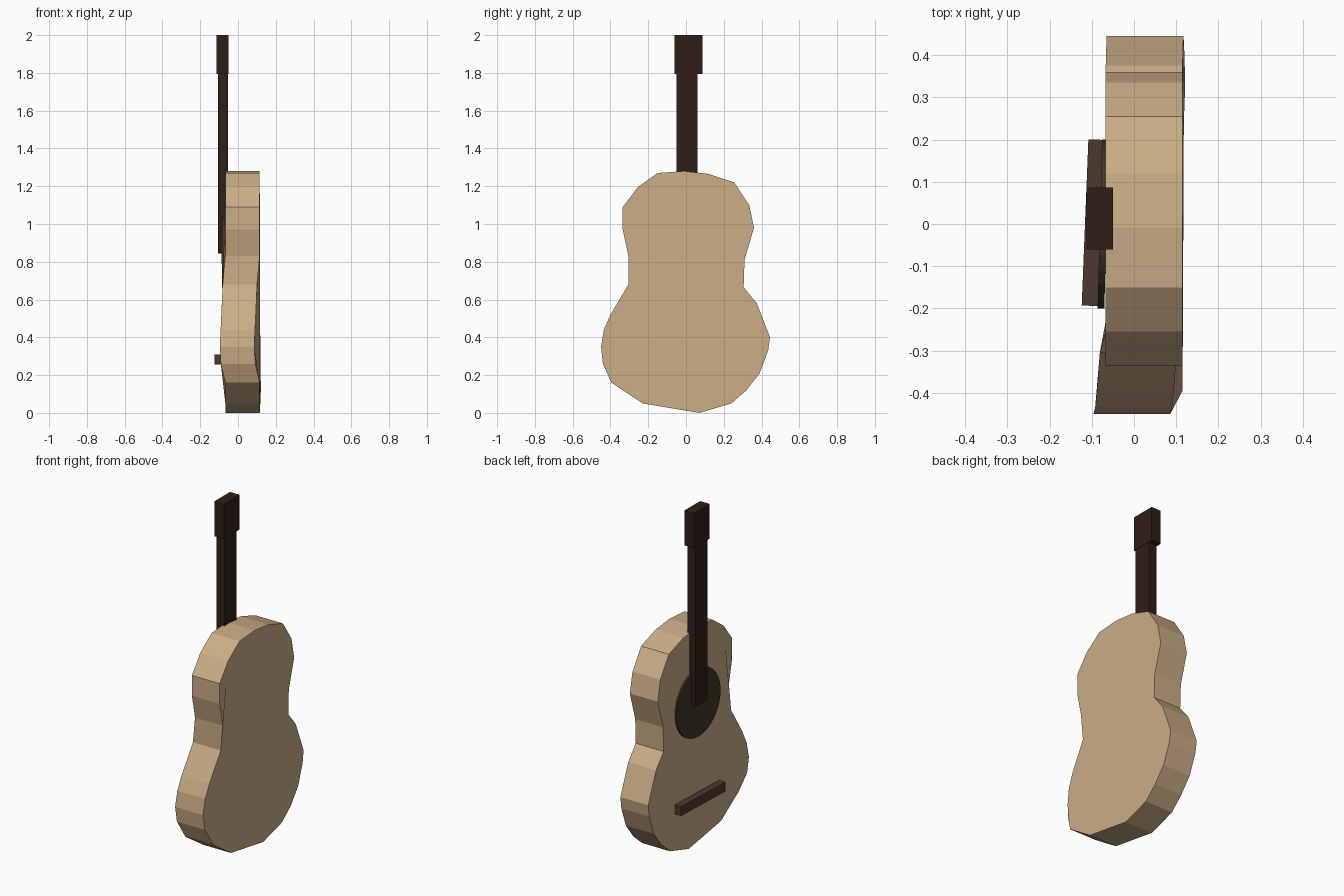
import bpy, bmesh, math

if "Cube" in bpy.data.objects:
    bpy.data.objects.remove(bpy.data.objects["Cube"])


def material(name, rgb):
    m = bpy.data.materials.new(name)
    m.diffuse_color = (*rgb, 1)
    m.use_nodes = True
    m.node_tree.nodes["Principled BSDF"].inputs["Base Color"].default_value = m.diffuse_color
    return m


WOOD = material("pale_wood", (0.60, 0.42, 0.24))
DARK = material("dark_wood", (0.028, 0.013, 0.009))
BRIDGE = material("bridge_wood", (0.075, 0.040, 0.030))
HOLE = material("hole_dark", (0.05, 0.04, 0.018))


def box(name, lo, hi, mat, turn=0):
    bpy.ops.mesh.primitive_cube_add(size=1, location=[(a + b) / 2 for a, b in zip(lo, hi)])
    ob = bpy.context.object
    ob.name = name
    ob.scale = [b - a for a, b in zip(lo, hi)]
    ob.rotation_euler.z = turn
    ob.data.materials.append(mat)
    return ob


# Body outline: (y, z, slight warp in x)
outline = [
    (0.07, 0.0, 0), (0.24, 0.05, 0.003), (0.32, 0.12, 0.006), (0.39, 0.21, 0.005),
    (0.435, 0.33, 0.003), (0.445, 0.40, 0.002), (0.375, 0.58, 0), (0.305, 0.665, 0),
    (0.31, 0.81, 0), (0.36, 0.98, 0), (0.335, 1.10, 0), (0.255, 1.22, 0),
    (0.12, 1.265, 0), (-0.01, 1.28, 0), (-0.15, 1.27, 0), (-0.255, 1.195, 0),
    (-0.335, 1.09, 0), (-0.335, 0.97, 0), (-0.305, 0.83, 0), (-0.305, 0.68, -0.014),
    (-0.40, 0.52, -0.021), (-0.435, 0.44, -0.025), (-0.45, 0.35, -0.029),
    (-0.44, 0.26, -0.024), (-0.395, 0.16, 0), (-0.23, 0.05, 0),
]

# Body: outline face extruded through its depth
bm = bmesh.new()
face = bm.faces.new([bm.verts.new((-0.067 + w, y, z)) for y, z, w in outline])
ext = bmesh.ops.extrude_face_region(bm, geom=[face], use_keep_orig=True)
bmesh.ops.translate(bm, vec=(0.182, 0, 0),
                    verts=[g for g in ext["geom"] if isinstance(g, bmesh.types.BMVert)])
bmesh.ops.recalc_face_normals(bm, faces=bm.faces)
mesh = bpy.data.meshes.new("body")
bm.to_mesh(mesh)
bm.free()
mesh.materials.append(WOOD)
bpy.context.collection.objects.link(bpy.data.objects.new("body", mesh))

# Sound hole disc, following the tilt of the soundboard
TILT = -math.radians(1.5)
bpy.ops.mesh.primitive_cylinder_add(vertices=32, radius=0.2, depth=0.016,
                                    location=(-0.073, 0, 0.84),
                                    rotation=(0, math.pi / 2, TILT))
hole = bpy.context.object
hole.name = "sound_hole"
hole.data.materials.append(HOLE)

# Neck, headstock and bridge
box("neck", (-0.105, -0.05, 0.845), (-0.052, 0.062, 1.80), DARK)
box("headstock", (-0.113, -0.06, 1.795), (-0.05, 0.087, 2.0), DARK)
box("bridge", (-0.116, -0.194, 0.255), (-0.074, 0.20, 0.31), BRIDGE, -math.radians(2.3))
